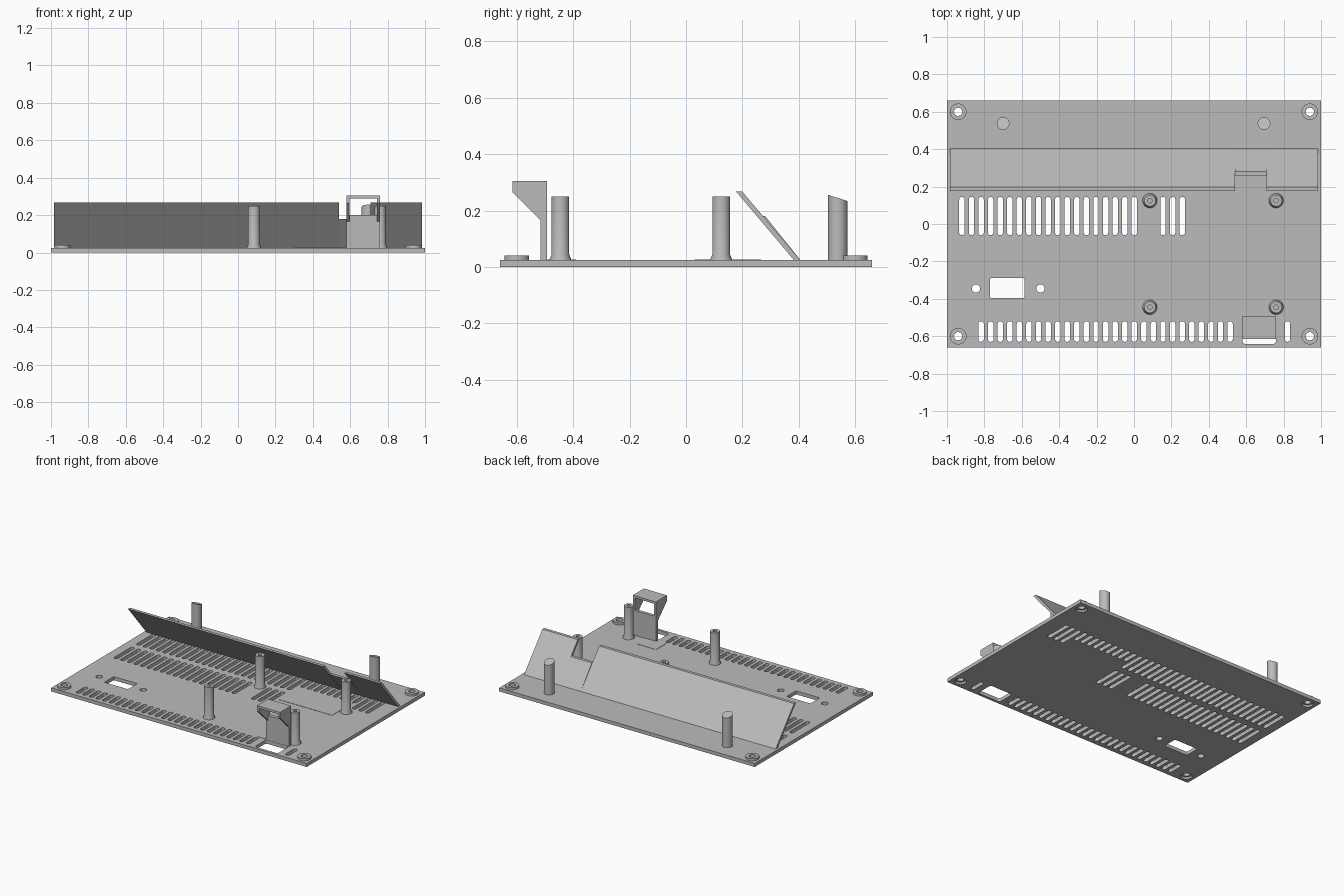
import bpy, bmesh, math

if "Cube" in bpy.data.objects:
    bpy.data.objects.remove(bpy.data.objects["Cube"], do_unlink=True)

grey = bpy.data.materials.new("plain grey")
colour = (0.5, 0.5, 0.5, 1)
grey.diffuse_color = colour
grey.use_nodes = True
grey.node_tree.nodes["Principled BSDF"].inputs["Base Color"].default_value = colour

THICK = 0.025


def finish(bm, name, smooth=False):
    bmesh.ops.recalc_face_normals(bm, faces=bm.faces)
    mesh = bpy.data.meshes.new(name)
    bm.to_mesh(mesh)
    bm.free()
    mesh.materials.append(grey)
    ob = bpy.data.objects.new(name, mesh)
    bpy.context.collection.objects.link(ob)
    if smooth:
        activate(ob)
        bpy.ops.object.shade_smooth_by_angle(angle=math.radians(35))
    return ob


def activate(ob):
    bpy.ops.object.select_all(action='DESELECT')
    ob.select_set(True)
    bpy.context.view_layer.objects.active = ob


def prism(bm, outline, axis, lo, hi):
    """Extrude a 2D outline: along z it is (x, y), along x it is (y, z)."""
    def place(p, d):
        return (p[0], p[1], d) if axis == 'z' else (d, p[0], p[1])
    low = [bm.verts.new(place(p, lo)) for p in outline]
    high = [bm.verts.new(place(p, hi)) for p in outline]
    bm.faces.new(low[::-1])
    bm.faces.new(high)
    n = len(outline)
    for i in range(n):
        j = (i + 1) % n
        bm.faces.new((low[i], low[j], high[j], high[i]))


def rounded(x0, x1, y0, y1, r, steps=5):
    pts = []
    corners = ((x1 - r, y1 - r), (x0 + r, y1 - r), (x0 + r, y0 + r), (x1 - r, y0 + r))
    for k, (cx, cy) in enumerate(corners):
        for i in range(steps + 1):
            a = math.pi / 2 * (k + i / steps)
            p = (cx + r * math.cos(a), cy + r * math.sin(a))
            if not pts or math.dist(p, pts[-1]) > 1e-5:
                pts.append(p)
    if math.dist(pts[0], pts[-1]) < 1e-5:
        pts.pop()
    return pts


def circle(x, y, r, n=32):
    return [(x + r * math.cos(math.tau * i / n), y + r * math.sin(math.tau * i / n))
            for i in range(n)]


def rect(x0, x1, y0, y1):
    return [(x0, y0), (x1, y0), (x1, y1), (x0, y1)]


def lathe(name, profile, x, y, n=32):
    bm = bmesh.new()
    vs = [bm.verts.new((r, 0, z)) for r, z in profile]
    edges = [bm.edges.new((vs[i], vs[(i + 1) % len(vs)])) for i in range(len(vs))]
    bmesh.ops.spin(bm, geom=vs + edges, cent=(0, 0, 0), axis=(0, 0, 1),
                   angle=math.tau, steps=n, use_merge=True)
    bmesh.ops.remove_doubles(bm, verts=bm.verts, dist=1e-5)
    bmesh.ops.translate(bm, verts=bm.verts, vec=(x, y, 0))
    return finish(bm, name, True)


# Base plate outline and all openings
bm = bmesh.new()
prism(bm, rect(-1, 1, -0.66, 0.66), 'z', 0, THICK)
plate = finish(bm, "base_plate")

openings = []
for i in range(37):
    x = -0.92 + 0.0512 * i
    spans = []
    if i <= 18 or 21 <= i <= 23:
        spans.append((-0.06, 0.145))
    if i <= 35:
        spans.append((0.27 if 0.28 < x < 0.74 else 0.19, 0.385))
    if 2 <= i <= 28 or i == 34:
        spans.append((-0.63, -0.52))
    openings += [rounded(x - 0.0145, x + 0.0145, a, b, 0.0144) for a, b in spans]
openings.append(rounded(-0.77, -0.585, -0.395, -0.29, 0.006))
openings.append(rounded(0.58, 0.76, -0.642, -0.517, 0.018))
openings += [circle(x, -0.345, 0.022) for x in (-0.845, -0.5)]
openings += [circle(sx * 0.94, sy * 0.6, 0.037) for sx in (-1, 1) for sy in (-1, 1)]

bm = bmesh.new()
for outline in openings:
    prism(bm, outline, 'z', -0.05, 0.1)
cutter = finish(bm, "opening_cutter")
cutter.hide_render = True
mod = plate.modifiers.new("openings", 'BOOLEAN')
mod.operation = 'DIFFERENCE'
mod.solver = 'EXACT'
mod.object = cutter
activate(plate)
bpy.ops.object.modifier_apply(modifier=mod.name)
bpy.data.objects.remove(cutter, do_unlink=True)

# Corner screw bosses
for sx in (-1, 1):
    for sy in (-1, 1):
        lathe("corner_boss", [(0.022, 0.014), (0.022, 0.04), (0.044, 0.04), (0.044, 0.014)],
              sx * 0.94, sy * 0.6)

# Screw posts with flared feet and bored tops
post = [(0, 0.15), (0.012, 0.15), (0.012, 0.25), (0.031, 0.25),
        (0.031, 0.045), (0.039, THICK), (0.039, 0.012), (0, 0.012)]
for x in (0.085, 0.76):
    for y in (0.125, -0.445):
        lathe("screw_post", post, x, y)

# Rear posts with slanted tops
for x in (-0.7, 0.695):
    bm = bmesh.new()
    prism(bm, circle(x, 0.538, 0.034), 'z', 0.012, 0.245)
    for v in bm.verts:
        if v.co.z > 0.1:
            v.co.z -= (v.co.y - 0.538) * 0.32
    finish(bm, "rear_post", True)

# Leaning baffle with a notch in its top edge
TOP, NOTCH = (0.177, 0.268), (0.259, 0.18)
FOOT = (0.413, 0.015)


def slab(bm, top, x0, x1):
    prism(bm, [top, (top[0] + 0.022, top[1]), FOOT, (FOOT[0] - 0.022, FOOT[1])], 'x', x0, x1)


bm = bmesh.new()
slab(bm, TOP, -0.985, 0.54)
slab(bm, NOTCH, 0.54, 0.708)
slab(bm, TOP, 0.708, 0.985)
finish(bm, "leaning_baffle")

# Front clip tower: back wall, two cheeks and a roof
bm = bmesh.new()
prism(bm, rect(-0.515, -0.492, 0.005, 0.2), 'x', 0.58, 0.76)
cheek = [(-0.492, 0.15), (-0.492, 0.305), (-0.615, 0.305), (-0.615, 0.265), (-0.515, 0.165),
         (-0.515, 0.15)]
for x in (0.58, 0.744):
    prism(bm, cheek, 'x', x, x + 0.016)
prism(bm, rect(-0.615, -0.492, 0.289, 0.305), 'x', 0.58, 0.76)
finish(bm, "clip_tower")

# Thin pads on the plate
for name, area in (("rear_pad", (0.3, 0.717, 0.03, 0.265)),
                   ("front_pad", (0.508, 0.66, -0.51, -0.39))):
    bm = bmesh.new()
    prism(bm, rect(*area), 'z', 0.02, THICK + 0.002)
    finish(bm, name)
